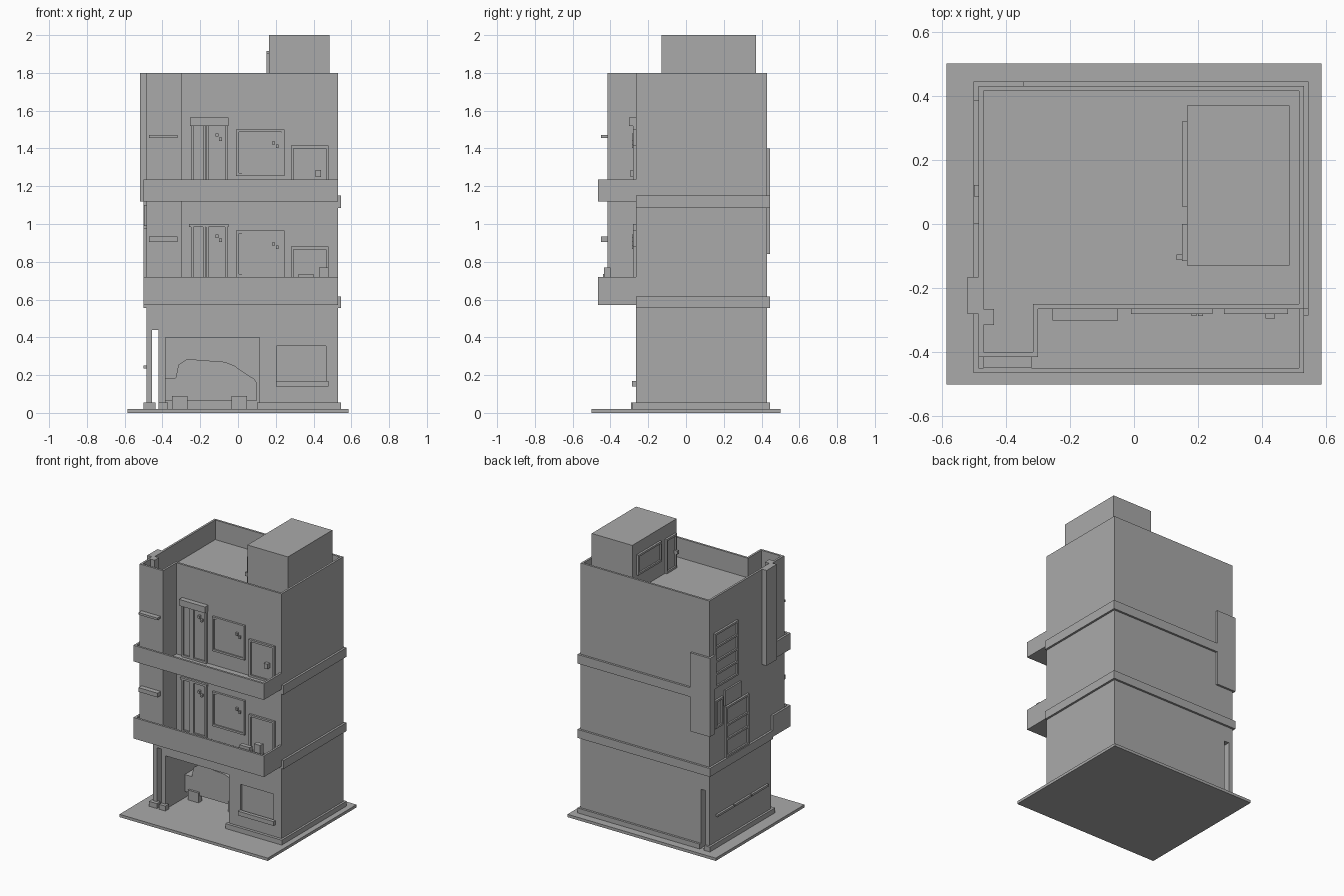
import bpy
import bmesh

cube = bpy.data.objects.get("Cube")
if cube:
    bpy.data.objects.remove(cube, do_unlink=True)

grey = bpy.data.materials.new("plain grey")
grey.use_nodes = True
grey.diffuse_color = (0.4, 0.4, 0.4, 1)
grey.node_tree.nodes["Principled BSDF"].inputs["Base Color"].default_value = (0.4, 0.4, 0.4, 1)


def prism(name, outline, lo, hi, axis="z"):
    """Extrude an outline along z, or an x-z outline along y."""
    bm = bmesh.new()
    place = (lambda p, h: (p[0], p[1], h)) if axis == "z" else (lambda p, h: (p[0], h, p[1]))
    face = bm.faces.new([bm.verts.new(place(p, lo)) for p in outline])
    moved = bmesh.ops.extrude_face_region(bm, geom=[face])["geom"]
    shift = (0, 0, hi - lo) if axis == "z" else (0, hi - lo, 0)
    bmesh.ops.translate(bm, vec=shift, verts=[v for v in moved if isinstance(v, bmesh.types.BMVert)])
    bmesh.ops.recalc_face_normals(bm, faces=bm.faces)
    mesh = bpy.data.meshes.new(name)
    bm.to_mesh(mesh)
    bm.free()
    mesh.materials.append(grey)
    obj = bpy.data.objects.new(name, mesh)
    bpy.context.collection.objects.link(obj)
    return obj


def box(name, x0, x1, y0, y1, z0, z1):
    return prism(name, [(x0, y0), (x1, y0), (x1, y1), (x0, y1)], z0, z1)


def cut(target, cutter):
    mod = target.modifiers.new("opening", "BOOLEAN")
    mod.operation = "DIFFERENCE"
    mod.solver = "EXACT"
    mod.object = cutter
    cutter.hide_render = True
    cutter.hide_viewport = True
    cutter.display_type = "WIRE"


FRONT, LEFT, BACK, RIGHT = -0.265, -0.485, 0.43, 0.53


def wall_box(name, side, a0, a1, z0, z1, out, plane=None):
    """A plate standing out from the front wall (y) or a side wall facing -x."""
    if side == "front":
        p = FRONT if plane is None else plane
        return box(name, a0, a1, p - out, p + 0.005, z0, z1)
    p = LEFT if plane is None else plane
    return box(name, p - out, p + 0.005, a0, a1, z0, z1)


def framed(name, side, a0, a1, z0, z1, out=0.015, rim=0.014, bars=(), posts=(), plane=None):
    """A frame with optional horizontal bars and vertical posts."""
    for label, z in (("bottom", z0), ("top", z1 - rim)):
        wall_box(f"{name}_{label}", side, a0, a1, z, z + rim, out, plane)
    for a in (a0, a1 - rim) + tuple(posts):
        wall_box(f"{name}_post", side, a, a + rim, z0, z1, out, plane)
    for z in bars:
        wall_box(f"{name}_bar", side, a0, a1, z, z + rim, out, plane)
    wall_box(f"{name}_panel", side, a0, a1, z0, z1, 0.004, plane)


# Ground slab and the lower storey with its garage, passage and window
box("ground_slab", -0.585, 0.585, -0.5, 0.5, 0, 0.02)
lower = box("lower_storey", LEFT, RIGHT, FRONT, BACK, 0.015, 0.6)
garage = box("garage_cutter", -0.385, 0.115, -0.4, 0.3, 0.02, 0.4)
passage = box("passage_cutter", -0.455, -0.42, -0.6, 0.6, 0.021, 0.44)
pane = box("window_cutter", 0.205, 0.465, -0.4, -0.25, 0.16, 0.355)
for cutter in (garage, passage, pane):
    cut(lower, cutter)
wall_box("lower_window_sill", "front", 0.2, 0.48, 0.14, 0.17, 0.02)

# Plinth strips round the foot
box("plinth_front", 0.1, 0.545, -0.285, FRONT + 0.01, 0.02, 0.055)
box("plinth_right", RIGHT - 0.01, 0.545, -0.285, 0.445, 0.02, 0.055)
box("plinth_back", -0.42, 0.545, BACK - 0.01, 0.445, 0.02, 0.055)
box("plinth_back_corner", -0.5, -0.455, BACK - 0.01, 0.445, 0.02, 0.055)
box("plinth_left", -0.5, LEFT + 0.01, -0.285, 0.445, 0.02, 0.055)
box("passage_base_outer", -0.5, -0.437, -0.29, -0.25, 0.02, 0.055)
box("passage_base_inner", -0.42, -0.37, -0.29, -0.25, 0.02, 0.055)

# Car in the garage
car = [(-0.385, 0.065), (-0.385, 0.185), (-0.33, 0.185), (-0.315, 0.255), (-0.27, 0.285),
       (-0.07, 0.27), (-0.02, 0.25), (0.03, 0.215), (0.085, 0.18), (0.1, 0.16), (0.1, 0.065)]
prism("car_body", car, -0.05, 0.14, "y")
for x in (-0.35, -0.035):
    for y in (-0.065, 0.11):
        box("car_wheel", x, x + 0.083, y, y + 0.04, 0.02, 0.09)

# Upper storeys: one L-shaped body, hollowed at the roof
body = prism("upper_storeys", [(LEFT, -0.415), (-0.3, -0.415), (-0.3, FRONT), (RIGHT, FRONT),
                               (RIGHT, BACK), (LEFT, BACK)], 0.59, 1.8)
recess = prism("roof_cutter", [(-0.47, -0.4), (-0.315, -0.4), (-0.315, -0.25), (0.515, -0.25),
                               (0.515, 0.415), (-0.47, 0.415)], 1.66, 1.9)
cut(body, recess)

# Chimney shaft on the left wall
box("shaft_outer", -0.52, LEFT + 0.01, -0.28, -0.165, 1.12, 1.8)
box("shaft_inner", LEFT, -0.437, -0.315, -0.265, 1.6, 1.8)

# Balconies: floor tray with low walls
for name, z0, floor, top in (("middle", 0.57, 0.615, 0.72), ("upper", 1.12, 1.15, 1.235)):
    box(f"{name}_balcony_floor", -0.5, RIGHT, -0.465, FRONT + 0.01, z0, floor)
    box(f"{name}_balcony_front", -0.5, RIGHT, -0.465, -0.45, z0, top)
    box(f"{name}_balcony_right", 0.515, RIGHT, -0.465, FRONT, z0, top)
    box(f"{name}_balcony_left", -0.5, LEFT, -0.465, FRONT, z0, top)

# Storey bands
for name, z0, z1 in (("lower", 0.555, 0.615), ("upper", 1.085, 1.15)):
    box(f"{name}_band_right", RIGHT - 0.01, 0.545, FRONT, 0.445, z0, z1)
    box(f"{name}_band_back", LEFT, 0.545, BACK - 0.01, 0.445, z0, z1)
box("lower_band_left", -0.5, LEFT + 0.01, FRONT, 0.445, 0.555, 0.615)

# Doors and windows on both balconies
for name, base, shift in (("middle", 0.615, 0), ("upper", 1.15, 0.005)):
    framed(f"{name}_double_door", "front", -0.25, -0.055, base, base + 0.385,
           posts=(-0.185, -0.17))
    wall_box(f"{name}_door_lintel", "front", -0.26 + shift, -0.05, base + 0.37,
             base + 0.385 + shift * 6, 0.016 + shift * 4)
    framed(f"{name}_window", "front", -0.01, 0.245, base + 0.105, base + 0.35)
    wall_box(f"{name}_window_pane", "front", 0.02, 0.235, base + 0.12, base + 0.335, 0.008)
    framed(f"{name}_single_door", "front", 0.28, 0.48, base, base + 0.265)
    for x, z in ((-0.118, 0.322), (-0.1, 0.3), (0.18, 0.28), (0.2, 0.262)):
        wall_box(f"{name}_handle", "front", x, x + 0.015, base + z - 0.01, base + z + 0.008, 0.022)
wall_box("single_door_knob", "front", 0.41, 0.44, 1.25, 1.285, 0.03)
box("balcony_planter", 0.43, 0.48, -0.435, -0.4, 0.615, 0.77)
box("balcony_bench", 0.32, 0.4, -0.44, -0.41, 0.615, 0.735)

# Ledges on the front column
for z0, z1 in ((0.905, 0.935), (1.455, 1.47)):
    box("column_ledge", -0.47, -0.32, -0.45, -0.41, z0, z1)

# Left wall: windows, hood and rail
framed("left_upper_window", "left", 0.12, 0.385, 1.16, 1.55, bars=(1.25, 1.34, 1.44))
framed("left_lower_window", "left", 0.0, 0.255, 0.62, 0.98, bars=(0.74, 0.84))
framed("left_small_window", "left", 0.29, 0.375, 0.87, 1.07)
wall_box("window_hood", "left", 0.085, 0.265, 0.99, 1.1, 0.012)
for i in range(3):
    y = -0.22 + i * 0.195
    wall_box("left_rail", "left", y, y + 0.185, 0.235, 0.25, 0.015)

# Raised panel round the back corner
box("corner_panel_back", -0.5, -0.345, BACK - 0.01, 0.445, 0.84, 1.4)
box("corner_panel_left", -0.5, LEFT + 0.01, 0.385, 0.445, 0.84, 1.4)

# Stair room on the roof
box("stair_room", 0.165, 0.485, -0.13, 0.37, 1.64, 2.0)
framed("stair_room_window", "left", 0.055, 0.32, 1.77, 1.915, plane=0.165)
framed("stair_room_door", "left", -0.115, 0.0, 1.66, 1.905, plane=0.165)
wall_box("stair_room_handle", "left", -0.112, -0.095, 1.765, 1.79, 0.032, 0.165)
